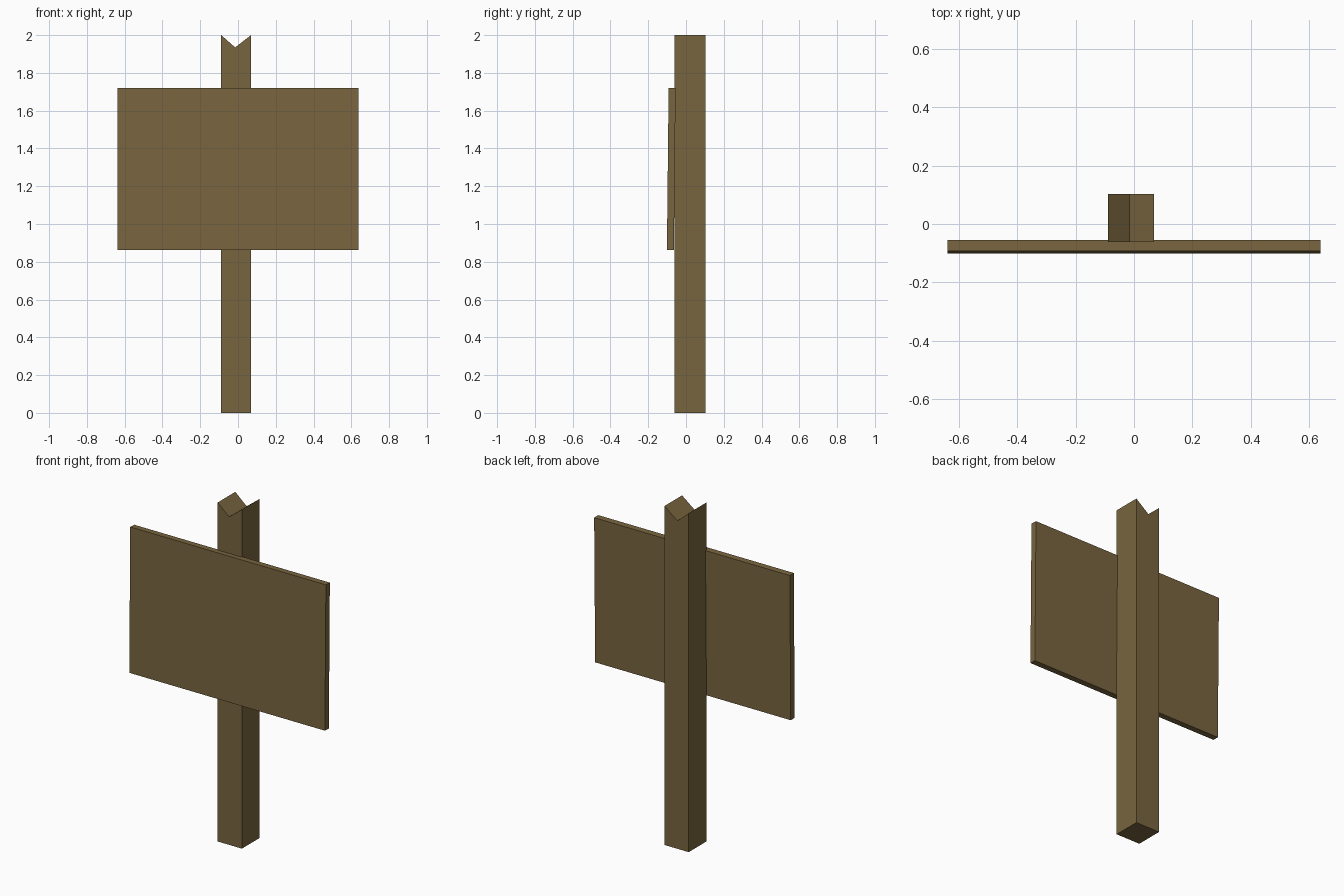
import bpy

if "Cube" in bpy.data.objects:
    bpy.data.objects.remove(bpy.data.objects["Cube"])

wood = bpy.data.materials.new("brown_wood")
wood.diffuse_color = (0.19, 0.13, 0.05, 1)
wood.use_nodes = True
wood.node_tree.nodes["Principled BSDF"].inputs["Base Color"].default_value = wood.diffuse_color


def prism(name, profile, to_3d, a, b):
    """Extrude a closed 2D profile between a and b."""
    n = len(profile)
    verts = [to_3d(p, q, d) for d in (a, b) for p, q in profile]
    faces = [tuple(range(n)), tuple(reversed(range(n, 2 * n)))]
    faces += [((i + 1) % n, i, n + i, n + (i + 1) % n) for i in range(n)]
    mesh = bpy.data.meshes.new(name)
    mesh.from_pydata(verts, [], faces)
    mesh.materials.append(wood)
    obj = bpy.data.objects.new(name, mesh)
    bpy.context.collection.objects.link(obj)
    return obj


# Square post with a V notch in the top, extruded front to back
prism("post",
      [(-0.089, 0), (0.069, 0), (0.069, 2), (-0.015, 1.935), (-0.089, 2)],
      lambda x, z, y: (x, y, z), -0.062, 0.102)

# Slightly tilted sign board, side profile extruded left to right
prism("sign_board",
      [(-0.101, 0.863), (-0.092, 1.72), (-0.055, 1.719), (-0.064, 0.862)],
      lambda y, z, x: (x, y, z), -0.639, 0.638)

# Make all normals point outwards
import bmesh
for obj in bpy.context.collection.objects:
    bm = bmesh.new()
    bm.from_mesh(obj.data)
    bmesh.ops.recalc_face_normals(bm, faces=bm.faces)
    bm.to_mesh(obj.data)
    bm.free()
